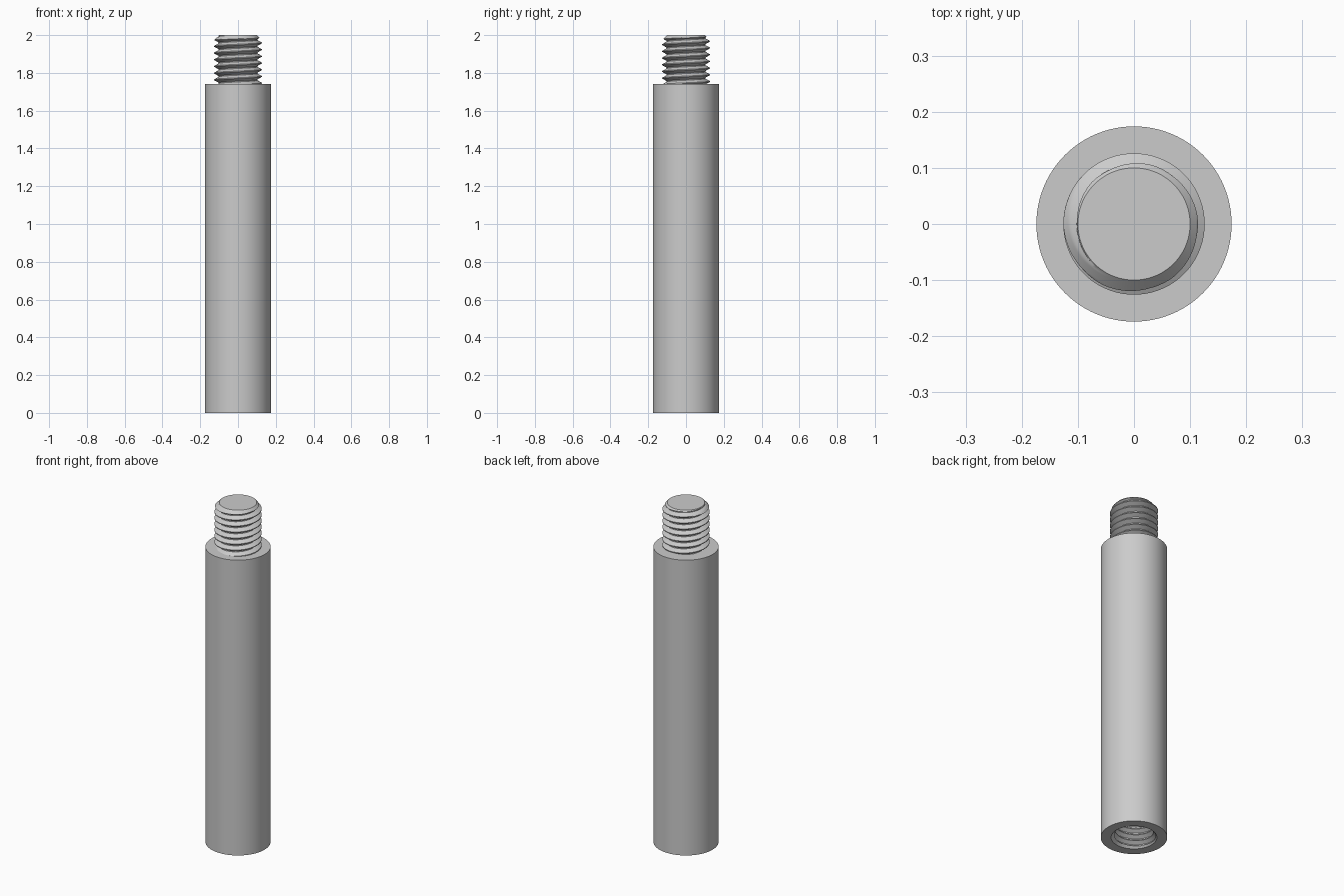
import bpy, bmesh, math
from mathutils import Vector

if "Cube" in bpy.data.objects:
    bpy.data.objects.remove(bpy.data.objects["Cube"])

SEGS = 96
ROWS = 16              # rows per thread turn
PITCH = 0.0355
BODY_R, BODY_TOP, TOP = 0.174, 1.74, 2.0
MOUTH_R, HOLE_DEPTH = 0.12, 0.3

steel = bpy.data.materials.new("grey_steel")
steel.use_nodes = True
GREY = (0.6, 0.6, 0.6, 1)
steel.diffuse_color = GREY
steel.node_tree.nodes["Principled BSDF"].inputs["Base Color"].default_value = GREY


def finish(bm, name, inward=False):
    bmesh.ops.recalc_face_normals(bm, faces=bm.faces)
    if inward:
        bmesh.ops.reverse_faces(bm, faces=bm.faces)
    mesh = bpy.data.meshes.new(name)
    bm.to_mesh(mesh)
    bm.free()
    mesh.materials.append(steel)
    obj = bpy.data.objects.new(name, mesh)
    bpy.context.collection.objects.link(obj)
    bpy.ops.object.select_all(action='DESELECT')
    obj.select_set(True)
    bpy.context.view_layer.objects.active = obj
    bpy.ops.object.shade_smooth_by_angle(angle=math.radians(30))
    return obj


def thread_radius(turn, z, root, crest, crest_z):
    """Right-handed V thread with narrow flats at crest and root."""
    phase = ((z - crest_z) / PITCH - turn) % 1
    tri = abs(2 * phase - 1)
    return root + (crest - root) * min(1, max(0, (tri - 0.125) / 0.75))


def threaded_surface(lo, hi, radius, capped):
    """Grid whose rows follow the helix, clamped flat at both ends."""
    bm = bmesh.new()
    count = int((hi - lo) / PITCH * ROWS) + 2 * ROWS + 2
    columns = []
    for i in range(SEGS + 1):
        turn = i / SEGS
        angle = turn * math.tau
        column = []
        for j in range(count):
            z = min(hi, max(lo, lo + PITCH * (turn - 1 + j / ROWS)))
            r = radius(turn, z)
            column.append(bm.verts.new((r * math.cos(angle), r * math.sin(angle), z)))
        columns.append(column)
    for a, b in zip(columns, columns[1:]):
        for j in range(count - 1):
            bm.faces.new((a[j], b[j], b[j + 1], a[j + 1]))
    bmesh.ops.remove_doubles(bm, verts=bm.verts, dist=1e-5)
    # Close the chosen ends
    for z in capped:
        rim = [e for e in bm.edges if e.is_boundary
               and all(abs(v.co.z - z) < 1e-4 for v in e.verts)]
        bmesh.ops.contextual_create(bm, geom=rim)
    return bm


# Main cylinder with an opening in its base
bm = bmesh.new()
profile = [(0, BODY_TOP), (BODY_R, BODY_TOP), (BODY_R, 0), (MOUTH_R, 0)]
verts = [bm.verts.new((r, 0, z)) for r, z in profile]
edges = [bm.edges.new(pair) for pair in zip(verts, verts[1:])]
bmesh.ops.spin(bm, geom=verts + edges, cent=Vector(), axis=Vector((0, 0, 1)),
               angle=math.tau, steps=SEGS, use_merge=True)
bmesh.ops.remove_doubles(bm, verts=bm.verts, dist=1e-5)
finish(bm, "body")


# Threaded stud with a chamfered tip
def stud_radius(turn, z):
    r = thread_radius(turn, z, 0.102, 0.126, TOP - PITCH / 6)
    return min(r, 0.1 + TOP - z)


finish(threaded_surface(BODY_TOP - 0.01, TOP, stud_radius, (BODY_TOP - 0.01, TOP)), "threaded_stud")


# Threaded blind hole with a chamfered mouth
def hole_radius(turn, z):
    r = thread_radius(turn, z, 0.1, MOUTH_R, 0)
    return max(r, MOUTH_R - z)


finish(threaded_surface(0, HOLE_DEPTH, hole_radius, (HOLE_DEPTH,)), "threaded_hole", inward=True)
